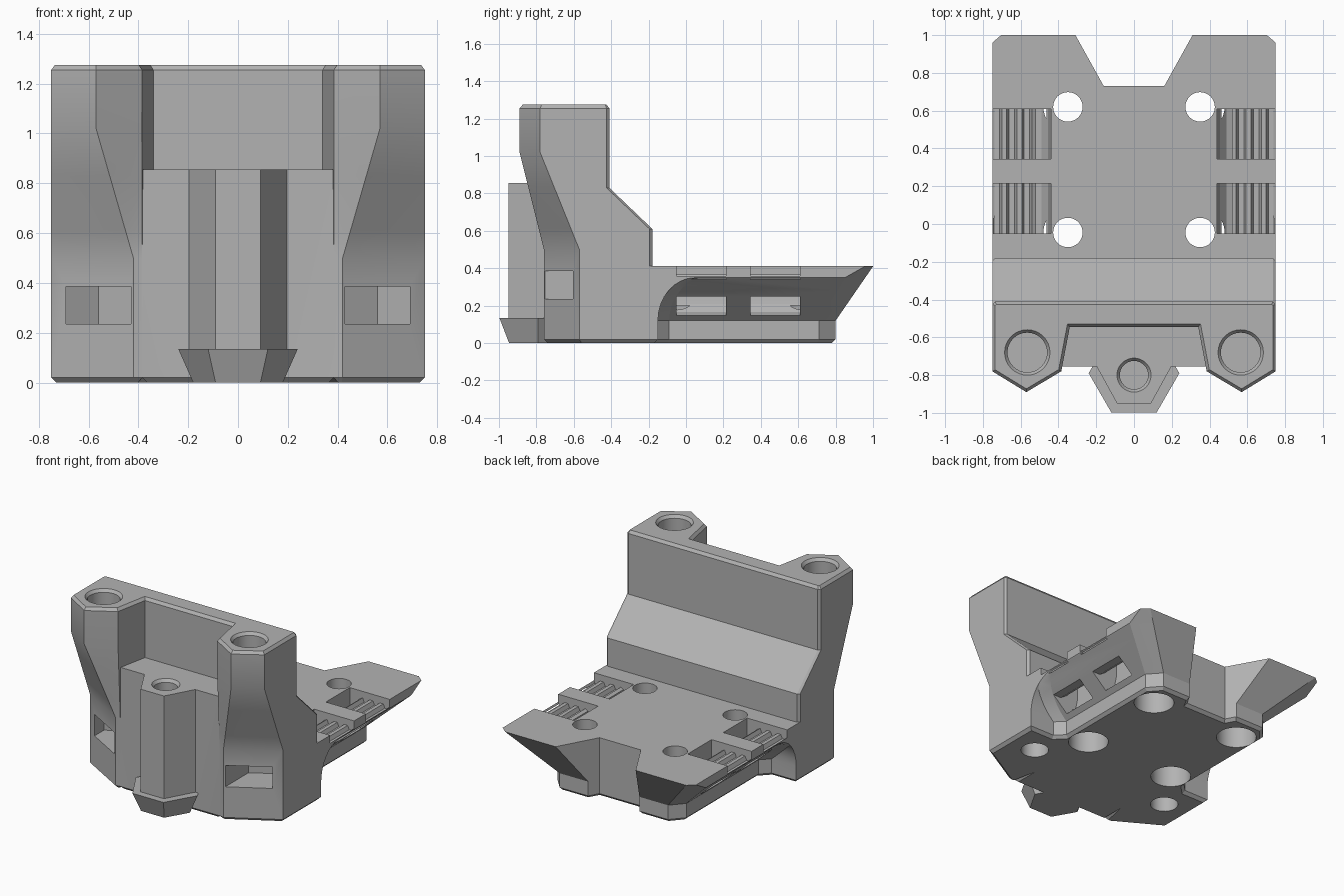
import bpy, bmesh, math
from mathutils import Vector

old = bpy.data.objects.get("Cube")
if old:
    bpy.data.objects.remove(old, do_unlink=True)

grey = bpy.data.materials.new("plain grey")
grey.use_nodes = True
colour = (0.45, 0.45, 0.45, 1)
grey.diffuse_color = colour
grey.node_tree.nodes["Principled BSDF"].inputs["Base Color"].default_value = colour


def mirror(half):
    """Close a right-hand outline with its mirror image."""
    return half + [(-x, y) for x, y in reversed(half)]


def inset(pts, d):
    """Move every edge of an outline inwards by d."""
    n = len(pts)
    area = sum(pts[i][0] * pts[(i + 1) % n][1] - pts[(i + 1) % n][0] * pts[i][1] for i in range(n))
    s = 1 if area > 0 else -1
    out = []
    for i in range(n):
        p = Vector(pts[i])
        a = (p - Vector(pts[i - 1])).normalized()
        b = (Vector(pts[(i + 1) % n]) - p).normalized()
        na, nb = Vector((-a.y, a.x)) * s, Vector((-b.y, b.x)) * s
        q = p + (na + nb) * d / max(0.3, 1 + na.dot(nb))
        out.append((q.x, q.y))
    return out


def loft(name, rings):
    """Skin a stack of (height, outline) rings into a closed solid."""
    bm = bmesh.new()
    rows = [[bm.verts.new((x, y, z)) for x, y in pts] for z, pts in rings]
    n = len(rows[0])
    for lo, hi in zip(rows, rows[1:]):
        for i in range(n):
            j = (i + 1) % n
            bm.faces.new((lo[i], lo[j], hi[j], hi[i]))
    bm.faces.new(rows[0])
    bm.faces.new(rows[-1])
    bmesh.ops.remove_doubles(bm, verts=bm.verts, dist=1e-5)
    bmesh.ops.triangulate(bm, faces=bm.faces)
    bmesh.ops.recalc_face_normals(bm, faces=bm.faces)
    me = bpy.data.meshes.new(name)
    bm.to_mesh(me)
    bm.free()
    me.materials.append(grey)
    ob = bpy.data.objects.new(name, me)
    bpy.context.collection.objects.link(ob)
    return ob


def circle(x, y, r, n=32):
    return [(x + r * math.cos(2 * math.pi * i / n), y + r * math.sin(2 * math.pi * i / n)) for i in range(n)]


def combine(target, tool, operation):
    """Apply a boolean and throw the tool away."""
    mod = target.modifiers.new("join", 'BOOLEAN')
    mod.operation = operation
    mod.solver = 'EXACT'
    mod.object = tool
    bpy.context.view_layer.objects.active = target
    bpy.ops.object.modifier_apply(modifier=mod.name)
    bpy.data.objects.remove(tool, do_unlink=True)


# Upright wall with two tapering front towers
def upright_outline(z):
    t = min(1, max(0, (z - 0.5) / 0.52))
    back = -0.18 - 0.23 * min(1, max(0, (z - 0.61) / 0.22))
    return mirror([(0.735, back), (0.75, back - 0.015), (0.75, -0.57 - 0.21 * t),
                   (0.42 + 0.15 * t, -0.76 - 0.13 * t), (0.385, -0.755 - 0.025 * t), (0.34, -0.545)])


heights = [0.02, 0.5, 0.61, 0.83, 1.02, 1.255]
body = loft("carriage_body", [(0, inset(upright_outline(0), 0.02))]
            + [(z, upright_outline(z)) for z in heights]
            + [(1.275, inset(upright_outline(1.275), 0.015))])


# Rear plate, flaring from a narrow foot to wide wings
def plate_outline(z, a=0.0):
    t = max(0, (z - 0.12) / 0.29)
    xi = 0.5 + 0.25 * math.sin(a)
    front = 0.05 - 0.2 * math.cos(a)
    side_end = 0.96 if z > 0.4 else 0.71 + 0.14 * math.sin(a)
    back = 0.8 + 0.2 * t
    return mirror([(0.75, -0.3), (0.75, front), (min(0.75, xi + 0.06), front), (xi, front + 0.06),
                   (xi, side_end), (0.42 + 0.28 * t, back),
                   (0.16 + 0.15 * (back - 0.73) / 0.27, back), (0.16, 0.73)])


rings = [(0, inset(plate_outline(0), 0.02)), (0.02, plate_outline(0.02))]
for k in range(9):
    a = math.pi / 2 * k / 8
    z = 0.12 + 0.23 * math.sin(a)
    rings.append((z, plate_outline(z, a)))
rings.append((0.412, plate_outline(0.412, math.pi / 2)))
combine(body, loft("rear_plate", rings), 'UNION')

# Block between the towers
block = mirror([(0.385, -0.5), (0.385, -0.755)])
combine(body, loft("middle_block", [(0, inset(block, 0.02)), (0.02, block), (0.855, block)]), 'UNION')

# Front screw boss and its hexagonal foot
boss = mirror([(0.2, -0.65), (0.2, -0.75), (0.09, -0.95)])
combine(body, loft("front_boss", [(0.1, boss), (0.855, boss)]), 'UNION')
foot = [circle(0, -0.79, r, 6) for r in (0.18, 0.24)]
combine(body, loft("boss_foot", [(0, foot[0]), (0.135, foot[1])]), 'UNION')


def cut_hole(x, y, r, z0, z1):
    c = circle(x, y, r)
    combine(body, loft("hole_cutter", [(z0, c), (z1, c)]), 'DIFFERENCE')


def cut_top_hole(x, y, r, top, depth):
    """Blind hole with a countersunk rim."""
    combine(body, loft("hole_cutter", [(top - depth, circle(x, y, r)), (top - 0.02, circle(x, y, r)),
                                       (top + 0.001, circle(x, y, r + 0.016))]), 'DIFFERENCE')


def cut_belt_slot(side, y0, y1):
    """Toothed recess on top that curls down and out through the side."""
    prof = [(0.8, 0.45), (0.44, 0.45), (0.44, 0.28), (0.455, 0.21), (0.49, 0.165), (0.55, 0.14),
            (0.8, 0.14), (0.8, 0.25), (0.58, 0.25), (0.535, 0.28), (0.52, 0.32), (0.52, 0.355)]
    for x in (0.54, 0.62, 0.7):
        prof += [(x, 0.367), (x + 0.012, 0.34), (x + 0.042, 0.34), (x + 0.054, 0.367)]
    prof.append((0.8, 0.367))
    tool = loft("slot_cutter", [(y0, prof), (y1, prof)])
    for v in tool.data.vertices:
        x, z, y = v.co
        v.co = (side * x, y, z)
    bm = bmesh.new()
    bm.from_mesh(tool.data)
    bmesh.ops.recalc_face_normals(bm, faces=bm.faces)
    bm.to_mesh(tool.data)
    bm.free()
    combine(body, tool, 'DIFFERENCE')


for s in (1, -1):
    # Plate bolts with counterbores below
    for y in (0.62, -0.045):
        cut_hole(s * 0.35, y, 0.078, -0.1, 0.6)
        cut_hole(s * 0.35, y, 0.13, -0.1, 0.2)
    # Tower bores and underside bores
    cut_top_hole(s * 0.565, -0.68, 0.105, 1.275, 0.4)
    cut_hole(s * 0.55, -0.35, 0.09, -0.1, 0.2)
    # Nut pockets in the slanted front faces
    pocket = [(s * x, y) for x, y in
              [(0.43, -0.9), (0.69, -0.9), (0.69, -0.5), (0.56, -0.42), (0.43, -0.5)]]
    combine(body, loft("pocket_cutter", [(0.235, pocket), (0.385, pocket)]), 'DIFFERENCE')
    # Belt slots
    cut_belt_slot(s, -0.05, 0.215)
    cut_belt_slot(s, 0.345, 0.61)

# Bore in the front boss
cut_top_hole(0, -0.8, 0.075, 0.855, 0.3)

# Merge flat areas and shade
bm = bmesh.new()
bm.from_mesh(body.data)
bmesh.ops.dissolve_limit(bm, angle_limit=0.01, verts=bm.verts, edges=bm.edges)
bm.to_mesh(body.data)
bm.free()
bpy.ops.object.select_all(action='DESELECT')
body.select_set(True)
bpy.context.view_layer.objects.active = body
bpy.ops.object.shade_smooth_by_angle(angle=math.radians(20))
